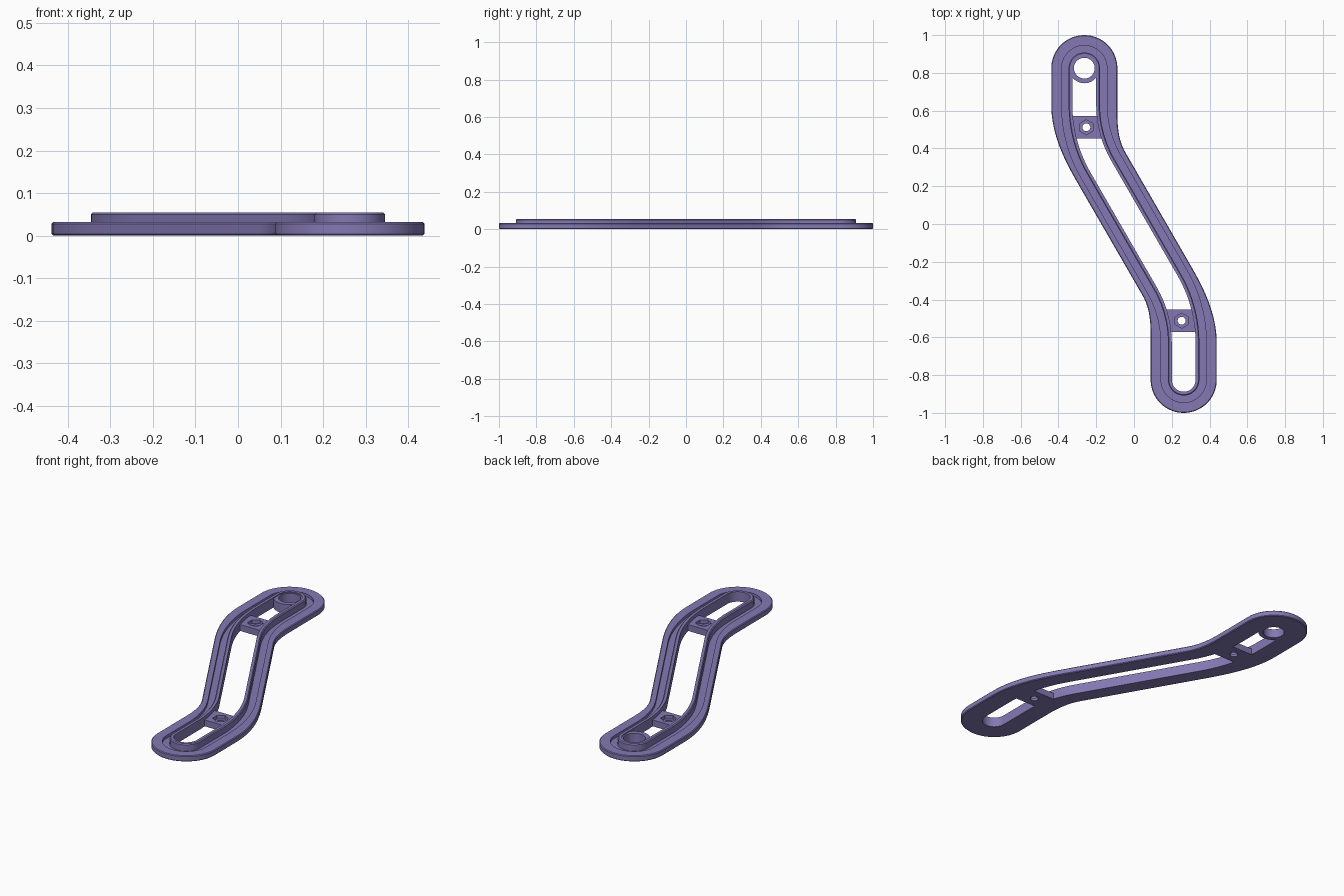
import bpy, bmesh, math

if "Cube" in bpy.data.objects:
    bpy.data.objects.remove(bpy.data.objects["Cube"])

mat = bpy.data.materials.new("purple")
mat.diffuse_color = (0.23, 0.19, 0.45, 1)
mat.use_nodes = True
mat.node_tree.nodes["Principled BSDF"].inputs["Base Color"].default_value = mat.diffuse_color

END_X, END_Y = 0.263, 0.825          # centres of the rounded ends
R = 0.65                             # bend radius of the centre line
T = R * math.tan(math.radians(15))
CX, CY = -END_X + R, END_X * math.sqrt(3) + T   # centre of the upper bend
STEPS = 14


def loft(name, loops):
    """Join equal-length closed loops into a ring-shaped solid."""
    bm = bmesh.new()
    rings = [[bm.verts.new(p) for p in loop] for loop in loops]
    n = len(rings[0])
    for i, a in enumerate(rings):
        b = rings[(i + 1) % len(rings)]
        for j in range(n):
            k = (j + 1) % n
            bm.faces.new((a[j], a[k], b[k], b[j]))
    bmesh.ops.recalc_face_normals(bm, faces=bm.faces)
    mesh = bpy.data.meshes.new(name)
    bm.to_mesh(mesh)
    bm.free()
    mesh.materials.append(mat)
    ob = bpy.data.objects.new(name, mesh)
    bpy.context.collection.objects.link(ob)
    bpy.ops.object.select_all(action='DESELECT')
    ob.select_set(True)
    bpy.context.view_layer.objects.active = ob
    bpy.ops.object.shade_smooth_by_angle(angle=math.radians(25))
    return ob


# centre line: x, y, travel angle, and how far into the slanted middle
half = [(-END_X, END_Y, math.radians(270), 0)]
for k in range(STEPS + 1):
    a = math.radians(180 + 30 * k / STEPS)
    half.append((CX + R * math.cos(a), CY + R * math.sin(a), a + math.pi / 2, k / STEPS))
path = half + [(-x, -y, a, b) for x, y, a, b in reversed(half)]


def outline(w_end, w_mid, z):
    """Closed outline at a distance from the centre line, with round ends."""
    def side(s):
        pts = []
        for x, y, a, b in path:
            f = b * b * (3 - 2 * b)
            w = s * (w_end + (w_mid - w_end) * f)
            pts.append((x - math.sin(a) * w, y + math.cos(a) * w, z))
        return pts

    def cap(x, y, s):
        angles = [math.pi * k / 32 for k in range(1, 32)]
        return [(x + s * w_end * math.cos(a), y - s * w_end * math.sin(a), z) for a in angles]
    return side(1) + cap(END_X, -END_Y, 1) + side(-1)[::-1] + cap(-END_X, END_Y, -1)


# flange, groove and raised rib as one cross-section around the slot
section = [(0.063, 0.063, 0), (0.171, 0.146, 0), (0.175, 0.150, 0.004),
           (0.175, 0.150, 0.028), (0.171, 0.146, 0.032), (0.120, 0.120, 0.032),
           (0.120, 0.120, 0.016), (0.083, 0.083, 0.016), (0.083, 0.083, 0.050),
           (0.078, 0.078, 0.055), (0.063, 0.063, 0.055)]
loft("slotted_frame", [outline(*s) for s in section])


def circle(x, y, r, z, n, start=0):
    return [(x + r * math.cos(start + math.tau * k / n),
             y + r * math.sin(start + math.tau * k / n), z) for k in range(n)]


def subdivide(corners, n, z):
    """Spread n points evenly over the sides of a polygon."""
    m = n // len(corners)
    pts = []
    for i, p in enumerate(corners):
        q = corners[(i + 1) % len(corners)]
        pts += [(p[0] + (q[0] - p[0]) * k / m, p[1] + (q[1] - p[1]) * k / m, z) for k in range(m)]
    return pts


# round boss with a hole at the upper end
boss = [(0.055, 0), (0.08, 0), (0.08, 0.05), (0.055, 0.05)]
loft("end_boss", [circle(-END_X, END_Y, r, z, 48) for r, z in boss])


# bridges with a hexagonal nut pocket and a screw hole
def mid_x(y):
    return CX - math.sqrt(R * R - (CY - y) ** 2)


for name, s in (("upper_bridge", 1), ("lower_bridge", -1)):
    y0, y1, yc, w = 0.452, 0.572, 0.512, 0.073
    rect = [(mid_x(y1) + w, y1), (mid_x(y1) - w, y1), (mid_x(y0) - w, y0), (mid_x(y0) + w, y0)]
    hx = mid_x(yc)
    hexagon = [p[:2] for p in circle(hx, yc, 0.04, 0, 6, math.radians(30))]
    loops = [subdivide(rect, 24, 0), subdivide(rect, 24, 0.035),
             subdivide(hexagon, 24, 0.035), subdivide(hexagon, 24, 0.015),
             circle(hx, yc, 0.021, 0.015, 24, math.radians(35)),
             circle(hx, yc, 0.021, 0, 24, math.radians(35))]
    loft(name, [[(s * x, s * y, z) for x, y, z in loop] for loop in loops])
